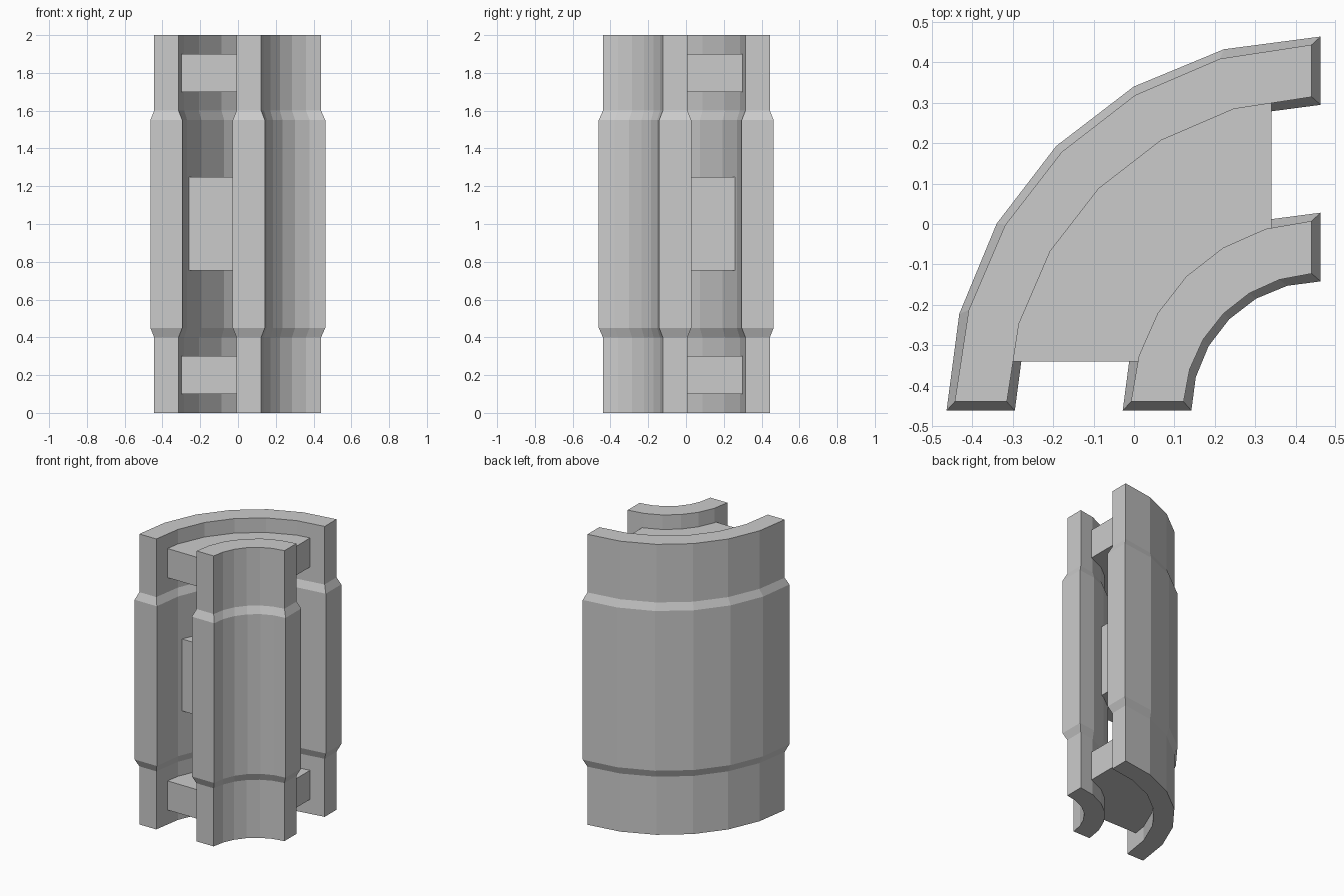
import bpy, bmesh
from math import sin, cos, asin, pi

if "Cube" in bpy.data.objects:
    bpy.data.objects.remove(bpy.data.objects["Cube"])

C = 0.462          # arc centre is (C, -C)
STEPS = 6


def arc(r, end, steps=STEPS):
    """Quarter arc from the x=end plane to the y=-end plane."""
    a0 = asin((C - end) / r)
    pts = []
    for i in range(steps + 1):
        a = a0 + (pi / 2 - 2 * a0) * i / steps
        pts.append((C - r * sin(a), -C + r * cos(a)))
    return pts


def loft(name, rings):
    """Skin closed outlines [(points, z), ...] from bottom to top."""
    bm = bmesh.new()
    loops = [[bm.verts.new((x, y, z)) for x, y in pts] for pts, z in rings]
    n = len(loops[0])
    for a, b in zip(loops, loops[1:]):
        for i in range(n):
            j = (i + 1) % n
            bm.faces.new((a[i], a[j], b[j], b[i]))
    # caps built as strips between outer and inner arcs
    h = n // 2
    for lp in (loops[0], loops[-1]):
        for i in range(h - 1):
            bm.faces.new((lp[i], lp[i + 1], lp[n - 2 - i], lp[n - 1 - i]))
    bmesh.ops.recalc_face_normals(bm, faces=bm.faces)
    me = bpy.data.meshes.new(name)
    bm.to_mesh(me)
    bm.free()
    ob = bpy.data.objects.new(name, me)
    bpy.context.collection.objects.link(ob)
    return ob


def band(r_out, r_in, end):
    return arc(r_out, end) + arc(r_in, end)[::-1]


# Curved walls with a thicker middle section
def wall(name, r_out, r_in, t=0.02):
    narrow = band(r_out - t, r_in + t, 0.44)
    wide = band(r_out, r_in, C)
    loft(name, [(narrow, 0), (narrow, 0.4), (wide, 0.45),
                (wide, 1.55), (narrow, 1.6), (narrow, 2)])


wall("outer_wall", 0.926, 0.757)
wall("inner_wall", 0.490, 0.320)


# Curved spacer blocks joining the walls
def spacer(name, z0, z1, end, r_out, r_in):
    pts = band(r_out, r_in, end)
    # inner vertices follow the wall facets, end faces stay flat
    loft(name, [(pts, z0), (pts, z1)])


spacer("lower_spacer", 0.1, 0.3, 0.34, 0.785, 0.46)
spacer("middle_spacer", 0.755, 1.25, 0.24, 0.765, 0.48)
spacer("upper_spacer", 1.7, 1.9, 0.34, 0.785, 0.46)
